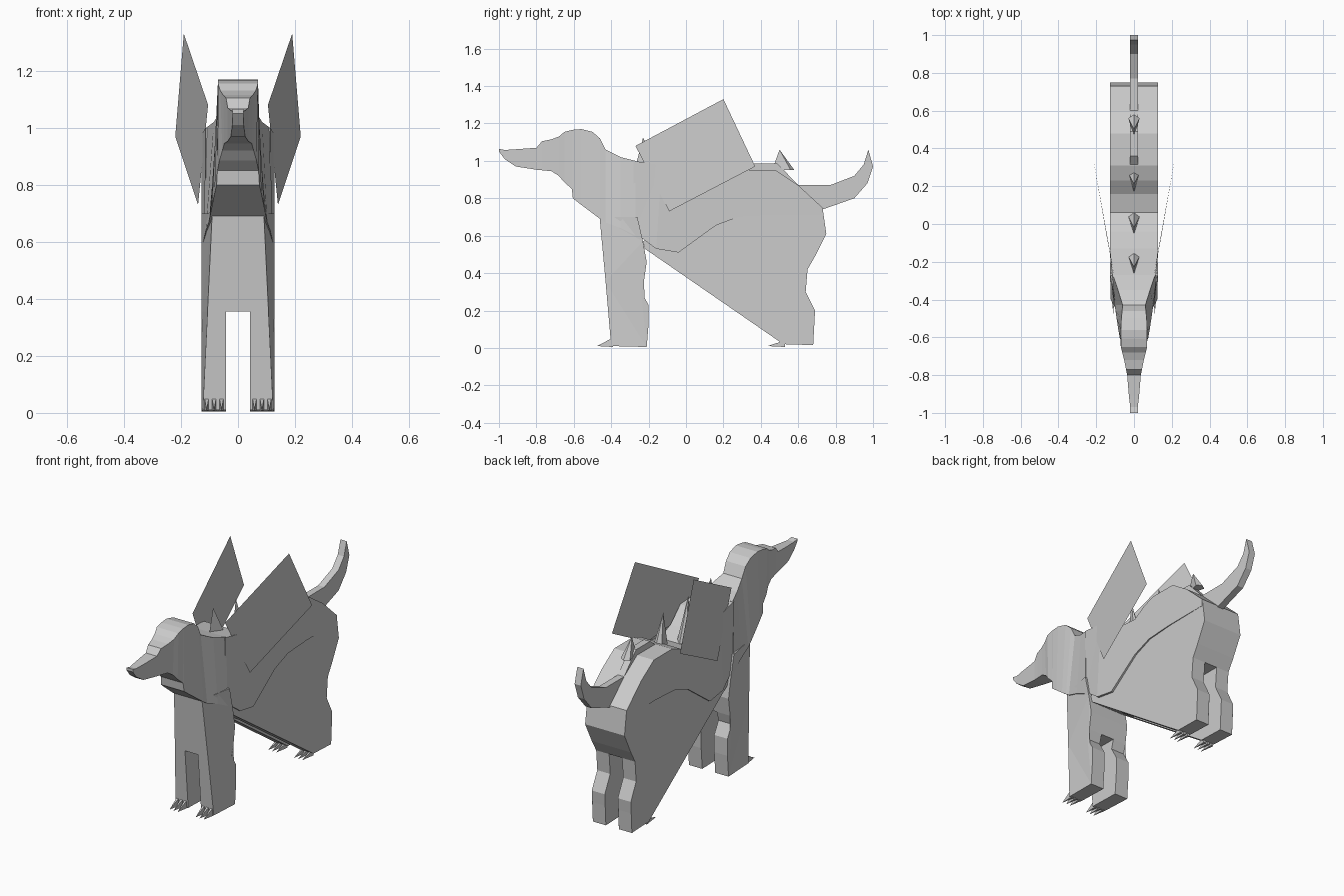
import bpy
import bmesh

if "Cube" in bpy.data.objects:
    bpy.data.objects.remove(bpy.data.objects["Cube"], do_unlink=True)

GREY = (0.6, 0.6, 0.6, 1)
mat = bpy.data.materials.new("plain_grey")
mat.use_nodes = True
mat.diffuse_color = GREY
mat.node_tree.nodes["Principled BSDF"].inputs["Base Color"].default_value = GREY


def finish(name, bm, mirror=False):
    bmesh.ops.recalc_face_normals(bm, faces=bm.faces)
    mesh = bpy.data.meshes.new(name)
    bm.to_mesh(mesh)
    bm.free()
    mesh.materials.append(mat)
    ob = bpy.data.objects.new(name, mesh)
    bpy.context.collection.objects.link(ob)
    if mirror:
        mod = ob.modifiers.new("mirror", 'MIRROR')
        mod.use_mirror_merge = False
    return ob


def prism(name, pts, width, inner=None):
    """Side profile (y, z) widened by width(y, z); with inner it becomes a mirrored pair."""
    bm = bmesh.new()
    outer = [bm.verts.new((width(y, z), y, z)) for y, z in pts]
    other = [bm.verts.new((-width(y, z) if inner is None else inner, y, z)) for y, z in pts]
    caps = [bm.faces.new(outer), bm.faces.new(other[::-1])]
    for i in range(len(pts)):
        j = (i + 1) % len(pts)
        bm.faces.new((outer[i], other[i], other[j], outer[j]))
    bmesh.ops.triangulate(bm, faces=caps)
    return finish(name, bm, inner is not None)


def loft(name, stations):
    """Four-sided sections: y, top z, top half width, bottom z, bottom half width."""
    bm = bmesh.new()
    rings = [[bm.verts.new(c) for c in ((wt, y, zt), (-wt, y, zt), (-wb, y, zb), (wb, y, zb))]
             for y, zt, wt, zb, wb in stations]
    for a, b in zip(rings, rings[1:]):
        for i in range(4):
            j = (i + 1) % 4
            bm.faces.new((a[i], a[j], b[j], b[i]))
    bm.faces.new(rings[0])
    bm.faces.new(rings[-1])
    return finish(name, bm)


def pyramid(bm, base, tip):
    ring = [bm.verts.new(p) for p in base]
    top = bm.verts.new(tip)
    bm.faces.new(ring)
    for i in range(len(ring)):
        bm.faces.new((ring[i], ring[(i + 1) % len(ring)], top))


# Head and neck, from nose to shoulders
loft("head_and_neck", [
    (-1.0, 1.065, .02, 1.05, .02),
    (-.97, 1.058, .02, 1.01, .02),
    (-.91, 1.062, .027, .97, .025),
    (-.80, 1.07, .036, .953, .036),
    (-.77, 1.105, .042, .95, .04),
    (-.72, 1.115, .052, .945, .048),
    (-.68, 1.13, .062, .92, .055),
    (-.65, 1.155, .07, .885, .065),
    (-.61, 1.165, .07, .85, .072),
    (-.605, 1.166, .07, .80, .075),
    (-.56, 1.17, .07, .765, .083),
    (-.50, 1.155, .067, .72, .092),
    (-.46, 1.12, .063, .69, .098),
    (-.43, 1.06, .06, .67, .102),
    (-.35, 1.02, .085, .64, .113),
    (-.27, 1.0, .112, .60, .122),
])


# Torso slab with a dipped back and arched rump
def torso_width(y, z):
    return min(.128, .114 + (y + .28) * .12)


prism("torso", [
    (-.28, 1.0), (-.13, .975), (-.04, .89), (.06, .85), (.16, .875), (.23, .92), (.31, .95),
    (.48, .95), (.6, .87), (.73, .75), (.73, .71), (.45, .71), (.28, .70), (.16, .655),
    (-.04, .51), (-.16, .53), (-.28, .62)], torso_width)


# Haunch, set in slightly under the torso, running down to the hind legs
def haunch_width(y, z):
    return .113 + (y + .23) * .0145


prism("haunch", [
    (-.23, .57), (-.22, .53), (-.06, .42), (.65, .42), (.69, .49), (.75, .61), (.73, .75),
    (.3, .76), (0, .7)], haunch_width)
prism("hind_legs", [
    (-.06, .42), (.52, .02), (.68, .015), (.685, .13), (.69, .2), (.64, .3), (.65, .42)],
    haunch_width, .042)


# Chest and front legs, narrower along the leading edge
def leg_width(y, z):
    return .128 if y > -.35 else .124 - z * .048


prism("chest", [
    (-.462, .70), (-.43, .355), (-.225, .355), (-.21, .46), (-.23, .57), (-.26, .7)], leg_width)
prism("front_legs", [
    (-.43, .355), (-.40, .01), (-.21, .005), (-.2, .13), (-.2, .23), (-.24, .3), (-.225, .355)],
    leg_width, .042)

# Three thin claws on each foot
for name, y, tip, h in (("front_claws", -.39, -.475, .055), ("hind_claws", .53, .435, .04)):
    bm = bmesh.new()
    for x in (.058, .084, .11):
        pyramid(bm, [(x - .008, y, .005), (x + .008, y, .005), (x + .008, y, h), (x - .008, y, h)],
                (x, tip, .01))
    finish(name, bm, True)

# Upturned tail
prism("tail", [
    (.58, .87), (.77, .87), (.9, .92), (.95, .98), (.975, 1.06), (1.0, .97), (.97, .88),
    (.9, .8), (.7, .73)], lambda y, z: .02)

# Low ridge and spikes along the spine
prism("rump_ridge", [(.31, .945), (.36, .985), (.49, .985), (.6, .87), (.5, .9)],
      lambda y, z: .02)
bm = bmesh.new()
for y, base, tip in ((.5, .95, 1.06), (.21, .89, 1.09), (-.02, .85, 1.1), (-.23, .97, 1.125)):
    pyramid(bm, [(0, y - .04, base), (.03, y + .06, base), (0, y + .08, base),
                 (-.03, y + .06, base)], (0, y, tip))
finish("back_spikes", bm)

# Flat square wings
bm = bmesh.new()
bm.faces.new([bm.verts.new(p) for p in (
    (.105, -.27, 1.08), (.14, -.09, .73), (.22, .37, .97), (.19, .2, 1.33))])
finish("wings", bm, True)
